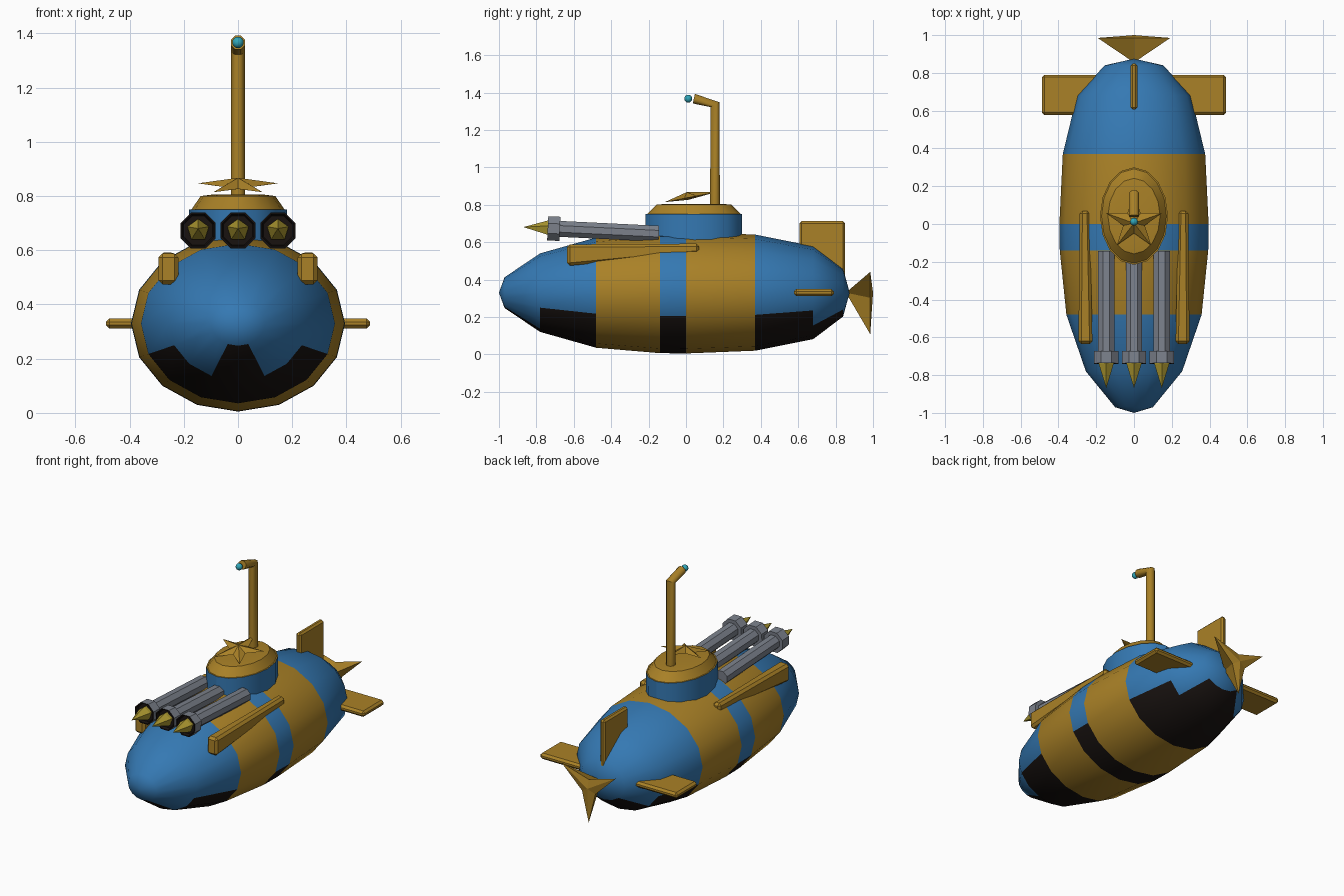
import bpy, bmesh, math
from math import pi, sin, cos, radians
from mathutils import Vector

if "Cube" in bpy.data.objects:
    bpy.data.objects.remove(bpy.data.objects["Cube"])


def material(name, rgb):
    m = bpy.data.materials.new(name)
    m.diffuse_color = (*rgb, 1)
    m.use_nodes = True
    m.node_tree.nodes["Principled BSDF"].inputs["Base Color"].default_value = m.diffuse_color
    return m


BLUE = material("blue", (0.035, 0.19, 0.45))
OCHRE = material("ochre", (0.40, 0.22, 0.02))
BLACK = material("black", (0.009, 0.006, 0.005))
GREY = material("steel", (0.2, 0.22, 0.26))
BRASS = material("brass", (0.42, 0.32, 0.03))
GLASS = material("glass", (0.03, 0.38, 0.48))


def finish(name, bm, mats, angle=None):
    """Turn a bmesh into an object, optionally smooth up to an angle."""
    bmesh.ops.remove_doubles(bm, verts=bm.verts, dist=1e-5)
    bmesh.ops.recalc_face_normals(bm, faces=bm.faces)
    me = bpy.data.meshes.new(name)
    bm.to_mesh(me)
    bm.free()
    for m in mats:
        me.materials.append(m)
    if angle:
        me.polygons.foreach_set("use_smooth", [True] * len(me.polygons))
        me.set_sharp_from_angle(angle=radians(angle))
    ob = bpy.data.objects.new(name, me)
    bpy.context.collection.objects.link(ob)
    return ob


def loft(name, rings, mats, pick=lambda row, col: 0, angle=None):
    """Skin a list of equal-length rings; pick() chooses a material per face."""
    bm = bmesh.new()
    vs = [[bm.verts.new(p) for p in ring] for ring in rings]
    n = len(rings[0])
    for i in range(len(vs) - 1):
        for j in range(n):
            k = (j + 1) % n
            f = bm.faces.new((vs[i][j], vs[i][k], vs[i + 1][k], vs[i + 1][j]))
            f.material_index = pick(i, j)
    for i, row in ((0, 0), (-1, len(vs) - 2)):
        if (vs[i][0].co - vs[i][n // 2].co).length > 1e-4:
            bm.faces.new(vs[i]).material_index = pick(row, 0)
    bmesh.ops.dissolve_degenerate(bm, dist=1e-5, edges=bm.edges)
    return finish(name, bm, mats, angle)


def ring_y(y, rx, rz, n, z=0, phase=0):
    """Ellipse across the y axis, starting at the bottom."""
    return [(rx * sin(2 * pi * j / n + phase), y, z - rz * cos(2 * pi * j / n + phase))
            for j in range(n)]


def star(name, n, outer, inner, top, bottom, mat):
    """Faceted star in the xy plane with raised centre points."""
    bm = bmesh.new()
    rim = []
    for i in range(2 * n):
        a = pi / 2 + pi * i / n
        r = inner if i % 2 else outer
        rim.append(bm.verts.new((r * cos(a), r * sin(a), 0)))
    for z in (top, bottom):
        c = bm.verts.new((0, 0, z))
        for i in range(2 * n):
            bm.faces.new((rim[i], rim[(i + 1) % (2 * n)], c))
    return finish(name, bm, [mat])


def box(name, back, front, mat, bevel):
    """Bevelled box between a back and a front rectangle (x0, x1, y, z0, z1)."""
    rings = [[(x0, y, z0), (x1, y, z0), (x1, y, z1), (x0, y, z1)]
             for x0, x1, y, z0, z1 in (back, front)]
    ob = loft(name, rings, [mat])
    b = ob.modifiers.new("bevel", 'BEVEL')
    b.width = bevel
    b.segments = 1
    return ob


# Hull: 16-sided, banded, with a dark underside
profile = [(-1, 0), (-0.97, 0.1), (-0.78, 0.255), (-0.48, 0.358), (-0.14, 0.393),
           (0, 0.395), (0.37, 0.377), (0.68, 0.302), (0.84, 0.155), (0.875, 0)]
band = [0, 0, 0, 1, 0, 1, 0, 0, 0]
dark = [0, 1, 3, 0, 3, 0, 3, 2, 0]      # dark faces each side of the keel


def hull_colour(row, col):
    return 2 if min(col, 15 - col) < dark[row] else band[row]


loft("hull", [ring_y(y, r, r * 0.823, 16, 0.33) for y, r in profile],
     [BLUE, OCHRE, BLACK], hull_colour, 40)

# Conning tower with chamfered lid
tower = [(0.55, 0.18, 0.257), (0.75, 0.18, 0.258), (0.75, 0.172, 0.25),
         (0.80, 0.138, 0.2), (0.805, 0.1, 0.15)]
loft("conning_tower",
     [[(rx * cos(pi * j / 8), 0.042 + ry * sin(pi * j / 8), z) for j in range(16)]
      for z, rx, ry in tower],
     [BLUE, OCHRE], lambda row, col: int(row > 0), 30)

# Star ornament on the lid
s = star("tower_star", 5, 0.155, 0.06, 0.03, -0.012, OCHRE)
s.location = (0, 0.01, 0.838)
s.rotation_euler.x = radians(11)

# Periscope: tube with a mitred bend, and its lens
R = 0.028
path = [((0, 0.155, 0.77), (0, 1, 0)), ((0, 0.155, 1.335), (0, 0.95, 0.5)),
        ((0, 0.042, 1.367), (0, 0.22, 0.98))]
tube = []
for c, up in path:
    tube.append([Vector(c) + R * (cos(a) * Vector((1, 0, 0)) + sin(a) * Vector(up))
                 for a in [pi / 8 + pi * j / 4 for j in range(8)]])
loft("periscope", tube, [OCHRE], angle=50)
bm = bmesh.new()
bmesh.ops.create_uvsphere(bm, u_segments=12, v_segments=8, radius=0.021)
finish("periscope_lens", bm, [GLASS], 60).location = (0, 0.012, 1.367)

# Three torpedo tubes with collars, dark mouths and spikes
barrel = [(0, 0.046), (-0.53, 0.046), (-0.53, 0.07), (-0.595, 0.07),
          (-0.595, 0.064), (-0.575, 0.058)]
for i, x in enumerate((-0.147, 0, 0.147)):
    t = loft(f"torpedo_tube_{i + 1}",
             [ring_y(y, r, r, 8, 0, pi / 8) for y, r in barrel],
             [GREY, BLACK], lambda row, col: int(row > 2))
    spike = loft(f"torpedo_spike_{i + 1}",
                 [ring_y(y, r, r, 5, 0, pi) for y, r in ((-0.57, 0.042), (-0.595, 0.042), (-0.725, 0))],
                 [BRASS])
    for ob in (t, spike):
        ob.location = (x, -0.145, 0.645)
        ob.rotation_euler.x = radians(-2.8)

# Side rails and stern planes, mirrored
for side, m in (("left", -1), ("right", 1)):
    box(f"{side}_rail", (m * 0.234, m * 0.288, 0.07, 0.54, 0.592),
        (m * 0.22, m * 0.294, -0.635, 0.473, 0.588), OCHRE, 0.015)
    box(f"{side}_stern_plane", (m * 0.15, m * 0.487, 0.79, 0.311, 0.349),
        (m * 0.15, m * 0.487, 0.577, 0.311, 0.349), OCHRE, 0.013)

# Rudder fin
box("rudder", (-0.018, 0.018, 0.85, 0.38, 0.712),
    (-0.018, 0.018, 0.607, 0.38, 0.712), OCHRE, 0.011)

# Three-pointed propeller
p = star("propeller", 3, 0.222, 0.055, 0.13, -0.015, OCHRE)
p.location = (0, 0.985, 0.33)
p.rotation_euler.x = radians(90)
p.rotation_euler.y = pi
